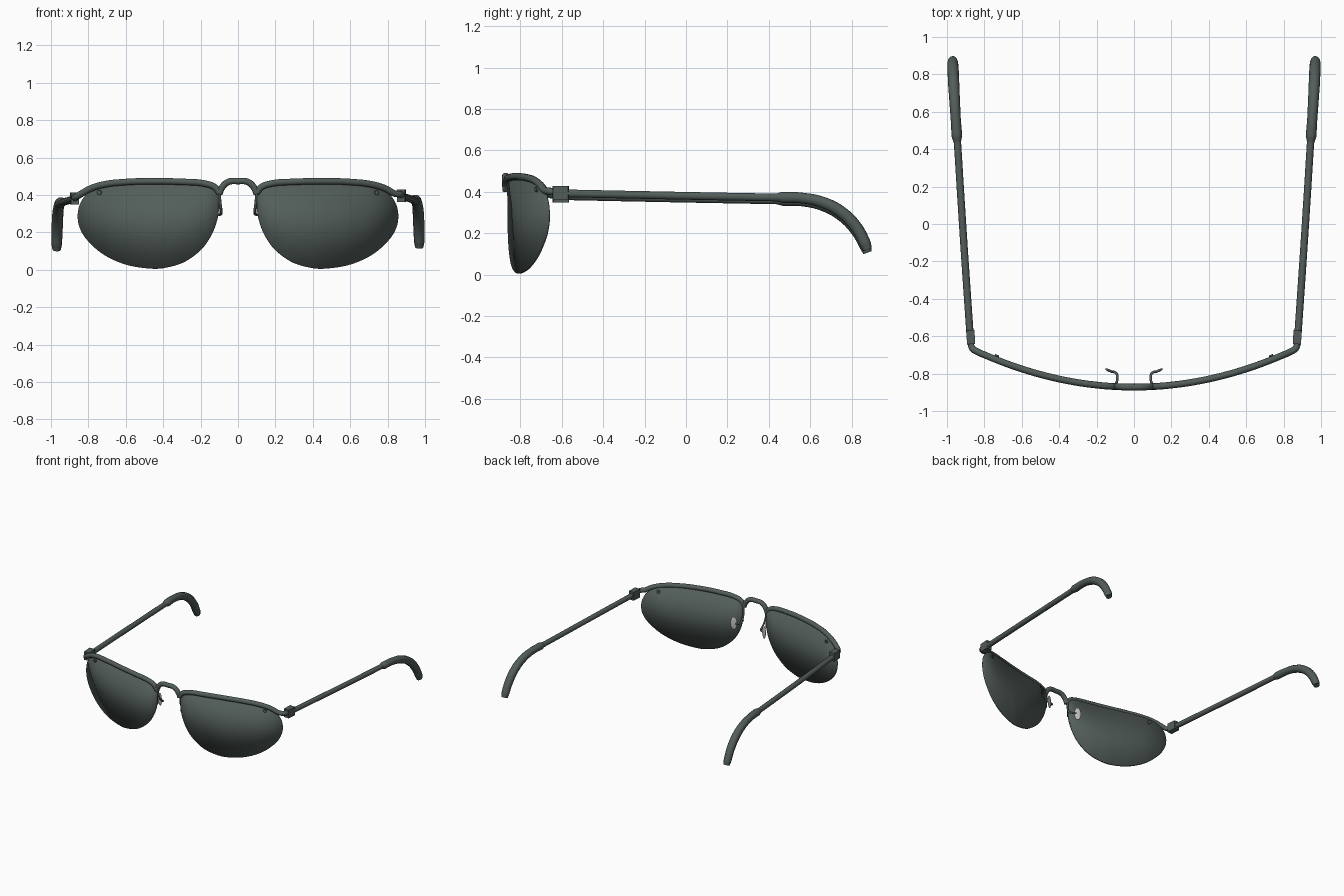
import bpy, bmesh, math
from mathutils import Vector

if "Cube" in bpy.data.objects:
    bpy.data.objects.remove(bpy.data.objects["Cube"], do_unlink=True)


def material(name, rgb):
    m = bpy.data.materials.new(name)
    m.use_nodes = True
    m.diffuse_color = (*rgb, 1)
    m.node_tree.nodes["Principled BSDF"].inputs["Base Color"].default_value = (*rgb, 1)
    return m


DARK = material("dark green grey", (0.085, 0.11, 0.1))
PALE = material("pale grey", (0.55, 0.53, 0.51))


def finish(ob, name, mat, angle=40):
    ob.name = name
    ob.data.materials.clear()
    ob.data.materials.append(mat)
    bpy.ops.object.select_all(action="DESELECT")
    ob.select_set(True)
    bpy.context.view_layer.objects.active = ob
    bpy.ops.object.shade_smooth_by_angle(angle=math.radians(angle))
    return ob


def tube(name, points, radius, mat=DARK, scales=None):
    """Round tube along a smooth path, with an optional radius scale per point."""
    cu = bpy.data.curves.new(name, "CURVE")
    cu.dimensions = "3D"
    cu.bevel_depth = radius
    cu.bevel_resolution = 3
    cu.resolution_u = 8
    cu.use_fill_caps = True
    sp = cu.splines.new("BEZIER")
    sp.bezier_points.add(len(points) - 1)
    for i, (bp, p) in enumerate(zip(sp.bezier_points, points)):
        bp.co = p
        bp.handle_left_type = bp.handle_right_type = "AUTO"
        bp.radius = scales[i] if scales else 1
    ob = bpy.data.objects.new(name, cu)
    bpy.context.collection.objects.link(ob)
    bpy.ops.object.select_all(action="DESELECT")
    ob.select_set(True)
    bpy.context.view_layer.objects.active = ob
    bpy.ops.object.convert(target="MESH")
    return finish(bpy.context.object, name, mat)


def wrap(x):
    """Depth of the curved front at a given x."""
    return -0.872 + 0.27 * x * x


def spline(points, steps=12):
    """Catmull-Rom samples through points."""
    pts = [Vector(p) for p in points]
    pts = [2 * pts[0] - pts[1]] + pts + [2 * pts[-1] - pts[-2]]
    out = []
    for a, b, c, d in zip(pts, pts[1:], pts[2:], pts[3:]):
        for k in range(steps):
            t = k / steps
            out.append(0.5 * (2 * b + (c - a) * t + (2 * a - 5 * b + 4 * c - d) * t * t
                              + (3 * b - a - 3 * c + d) * t ** 3))
    return out + [pts[-2]]


def height(samples, x):
    for a, b in zip(samples, samples[1:]):
        if a.x <= x <= b.x:
            return a.y + (b.y - a.y) * (x - a.x) / max(b.x - a.x, 1e-6)
    return samples[-1].y


NOSE, OUTER = 0.1, 0.856
LOWER = spline([(NOSE, 0.35), (0.108, 0.28), (0.135, 0.2), (0.19, 0.115), (0.28, 0.045),
                (0.38, 0.012), (0.47, 0.006), (0.6, 0.028), (0.72, 0.083), (0.81, 0.165),
                (0.848, 0.235), (OUTER, 0.29)])
UPPER = spline([(NOSE, 0.35), (0.104, 0.4), (0.13, 0.435), (0.2, 0.453), (0.45, 0.46),
                (0.62, 0.457), (0.74, 0.44), (0.81, 0.4), (0.845, 0.345), (OUTER, 0.29)])


def lens(name, s):
    bm = bmesh.new()
    rows, n = [], 48
    for i in range(n + 1):
        x = NOSE + (OUTER - NOSE) * (1 - math.cos(math.pi * i / n)) / 2
        x = min(max(x, NOSE), OUTER)
        y = wrap(x) + 0.012
        rows.append([bm.verts.new((s * x, y, height(c, x))) for c in (LOWER, UPPER)])
    for a, b in zip(rows, rows[1:]):
        bm.faces.new((a[0], b[0], b[1], a[1]))
    bmesh.ops.remove_doubles(bm, verts=bm.verts, dist=1e-5)
    bmesh.ops.recalc_face_normals(bm, faces=bm.faces)
    me = bpy.data.meshes.new(name)
    bm.to_mesh(me)
    bm.free()
    ob = bpy.data.objects.new(name, me)
    bpy.context.collection.objects.link(ob)
    mod = ob.modifiers.new("thickness", "SOLIDIFY")
    mod.thickness = 0.012
    mod.offset = 0
    finish(ob, name, DARK)


# Bridge arch over the nose
arch = [(0.1, 0.405), (0.088, 0.435), (0.055, 0.468)]
tube("bridge", [(-x, wrap(x), z) for x, z in arch] + [(0, wrap(0), 0.474)]
     + [(x, wrap(x), z) for x, z in reversed(arch)], 0.018)

for side, s in (("left", 1), ("right", -1)):
    dz = 0.007 * s

    lens(side + "_lens", s)

    # Brow rim, running out to the hinge
    rim = [(0.098, 0.41), (0.125, 0.442), (0.18, 0.461), (0.3, 0.47), (0.45, 0.473),
           (0.6, 0.469), (0.72, 0.455), (0.79, 0.433), (0.835, 0.408)]
    path = [(s * x, wrap(x), z) for x, z in rim]
    path += [(s * 0.866, -0.662, 0.396 + dz), (s * 0.874, -0.61, 0.39 + dz)]
    tube(side + "_brow_rim", path, 0.018)

    # Hinge block
    bpy.ops.mesh.primitive_cube_add(size=1, location=(s * 0.873, -0.605, 0.388 + dz),
                                    rotation=(0, 0, -s * 0.06))
    hinge = bpy.context.object
    hinge.scale = (0.044, 0.075, 0.066)
    bev = hinge.modifiers.new("bevel", "BEVEL")
    bev.width = 0.004
    finish(hinge, side + "_hinge", DARK, 30)

    # Temple arm
    tube(side + "_temple", [(s * 0.876, -0.6, 0.386 + dz), (s * 0.912, -0.07, 0.375 + dz),
                            (s * 0.946, 0.47, 0.365 + dz)], 0.0195)

    # Curved ear tip
    tip = [(0.945, 0.435, 0.366), (0.947, 0.47, 0.366), (0.953, 0.56, 0.363),
           (0.959, 0.66, 0.342), (0.964, 0.75, 0.295), (0.967, 0.82, 0.225),
           (0.969, 0.865, 0.145), (0.969, 0.877, 0.113)]
    tube(side + "_ear_tip", [(s * x, y, z + dz) for x, y, z in tip], 0.03,
         scales=[0.65, 0.95, 0.9, 0.95, 1, 1, 0.95, 0.75])

    # Lens screw
    x = 0.737
    bpy.ops.mesh.primitive_cylinder_add(vertices=16, radius=0.012, depth=0.03,
                                        location=(s * x, wrap(x) + 0.012, 0.412),
                                        rotation=(math.pi / 2, 0, s * math.atan(0.54 * x)))
    finish(bpy.context.object, side + "_screw", DARK)

    # Nose pad and its wire
    tube(side + "_pad_wire", [(s * 0.1, -0.86, 0.41), (s * 0.094, -0.85, 0.35),
                              (s * 0.09, -0.825, 0.31), (s * 0.096, -0.797, 0.295),
                              (s * 0.125, -0.788, 0.295)], 0.007)
    bpy.ops.mesh.primitive_uv_sphere_add(segments=20, ring_count=12, radius=1,
                                         location=(s * 0.132, -0.784, 0.295),
                                         rotation=(0, 0, s * 0.45))
    pad = bpy.context.object
    pad.scale = (0.025, 0.007, 0.05)
    finish(pad, side + "_nose_pad", PALE)
